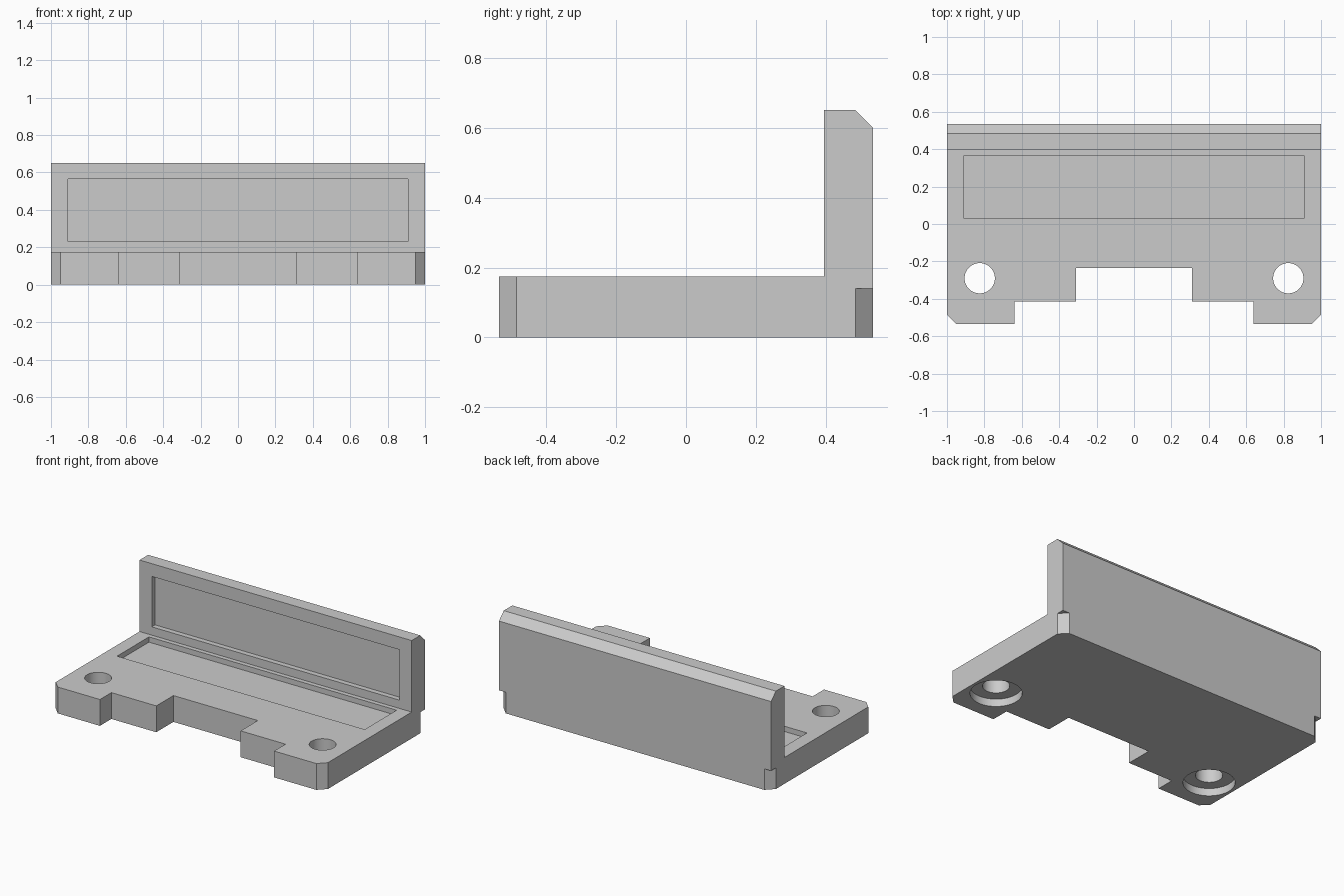
import bpy
import bmesh
import math
from mathutils import Matrix, Vector

cube = bpy.data.objects.get("Cube")
if cube:
    bpy.data.objects.remove(cube, do_unlink=True)

# Single grey finish
grey = bpy.data.materials.new("plain grey")
grey.use_nodes = True
GREY = (0.6, 0.6, 0.6, 1)
grey.diffuse_color = GREY
grey.node_tree.nodes["Principled BSDF"].inputs["Base Color"].default_value = GREY

HALF_DEPTH = 0.535
BASE_TOP = 0.175
WALL_FRONT = 0.395
WALL_TOP = 0.65
CHAMFER = 0.05
POCKET = 0.035
OVER = 0.1  # overshoot of cutters past the surface


def finish(name, bm):
    bmesh.ops.recalc_face_normals(bm, faces=bm.faces)
    mesh = bpy.data.meshes.new(name)
    bm.to_mesh(mesh)
    bm.free()
    mesh.materials.append(grey)
    obj = bpy.data.objects.new(name, mesh)
    bpy.context.collection.objects.link(obj)
    return obj


def prism(name, points, sweep):
    """Extrude a closed outline along a vector."""
    bm = bmesh.new()
    face = bm.faces.new([bm.verts.new(p) for p in points])
    new = bmesh.ops.extrude_face_region(bm, geom=[face])["geom"]
    bmesh.ops.translate(bm, vec=Vector(sweep),
                        verts=[v for v in new if isinstance(v, bmesh.types.BMVert)])
    return finish(name, bm)


def box(name, x0, x1, y0, y1, z0, z1):
    return prism(name, [(x0, y0, z0), (x1, y0, z0), (x1, y1, z0), (x0, y1, z0)],
                 (0, 0, z1 - z0))


def cylinder(name, x, y, radius, z0, z1):
    bm = bmesh.new()
    bmesh.ops.create_cone(bm, cap_ends=True, segments=64, radius1=radius,
                          radius2=radius, depth=z1 - z0,
                          matrix=Matrix.Translation((x, y, (z0 + z1) / 2)))
    return finish(name, bm)


# L-shaped bracket: base plate and back wall with a bevelled top rear edge
section = [(-HALF_DEPTH, 0), (HALF_DEPTH, 0), (HALF_DEPTH, WALL_TOP - CHAMFER),
           (HALF_DEPTH - CHAMFER, WALL_TOP), (WALL_FRONT, WALL_TOP),
           (WALL_FRONT, BASE_TOP), (-HALF_DEPTH, BASE_TOP)]
bracket = prism("angle_bracket", [(-1, y, z) for y, z in section], (2, 0, 0))

cutters = []

# Stepped opening in the front edge
for half_width, back in ((0.64, -0.415), (0.31, -0.235)):
    cutters.append(box("front_notch_cutter", -half_width, half_width,
                       -HALF_DEPTH - OVER, back, -OVER, BASE_TOP + OVER))

# Shallow rectangular pockets in the base and the wall
cutters.append(box("base_pocket_cutter", -0.91, 0.91, 0.03, 0.365,
                   BASE_TOP - POCKET, BASE_TOP + OVER))
cutters.append(box("wall_pocket_cutter", -0.91, 0.91, WALL_FRONT - OVER,
                   WALL_FRONT + POCKET, 0.23, 0.565))

for side in (-1, 1):
    # Vertical corner chamfers: full height in front, low at the back
    for end, top in ((-1, BASE_TOP + OVER), (1, 0.14)):
        inner = CHAMFER + OVER
        corner = [(1 + OVER, HALF_DEPTH - inner), (1 + OVER, HALF_DEPTH + OVER),
                  (1 - inner, HALF_DEPTH + OVER)]
        cutters.append(prism("corner_cutter",
                             [(side * x, end * y, -OVER) for x, y in corner],
                             (0, 0, top + OVER)))
    # Screw holes with a counterbore underneath
    cutters.append(cylinder("screw_hole_cutter", side * 0.825, -0.29, 0.081,
                            -OVER, BASE_TOP + OVER))
    cutters.append(cylinder("counterbore_cutter", side * 0.825, -0.29, 0.155,
                            -OVER, 0.05))

# Cut everything, bake the result and drop the cutters
for cutter in cutters:
    cutter.hide_render = True
    mod = bracket.modifiers.new(cutter.name, "BOOLEAN")
    mod.operation = "DIFFERENCE"
    mod.solver = "EXACT"
    mod.object = cutter
bpy.context.view_layer.update()
graph = bpy.context.evaluated_depsgraph_get()
baked = bpy.data.meshes.new_from_object(bracket.evaluated_get(graph))
bracket.modifiers.clear()
bracket.data = baked
for cutter in cutters:
    bpy.data.objects.remove(cutter, do_unlink=True)

# Smooth hole walls, crisp edges elsewhere
bpy.ops.object.select_all(action="DESELECT")
bracket.select_set(True)
bpy.context.view_layer.objects.active = bracket
bpy.ops.object.shade_smooth_by_angle(angle=math.radians(30))
